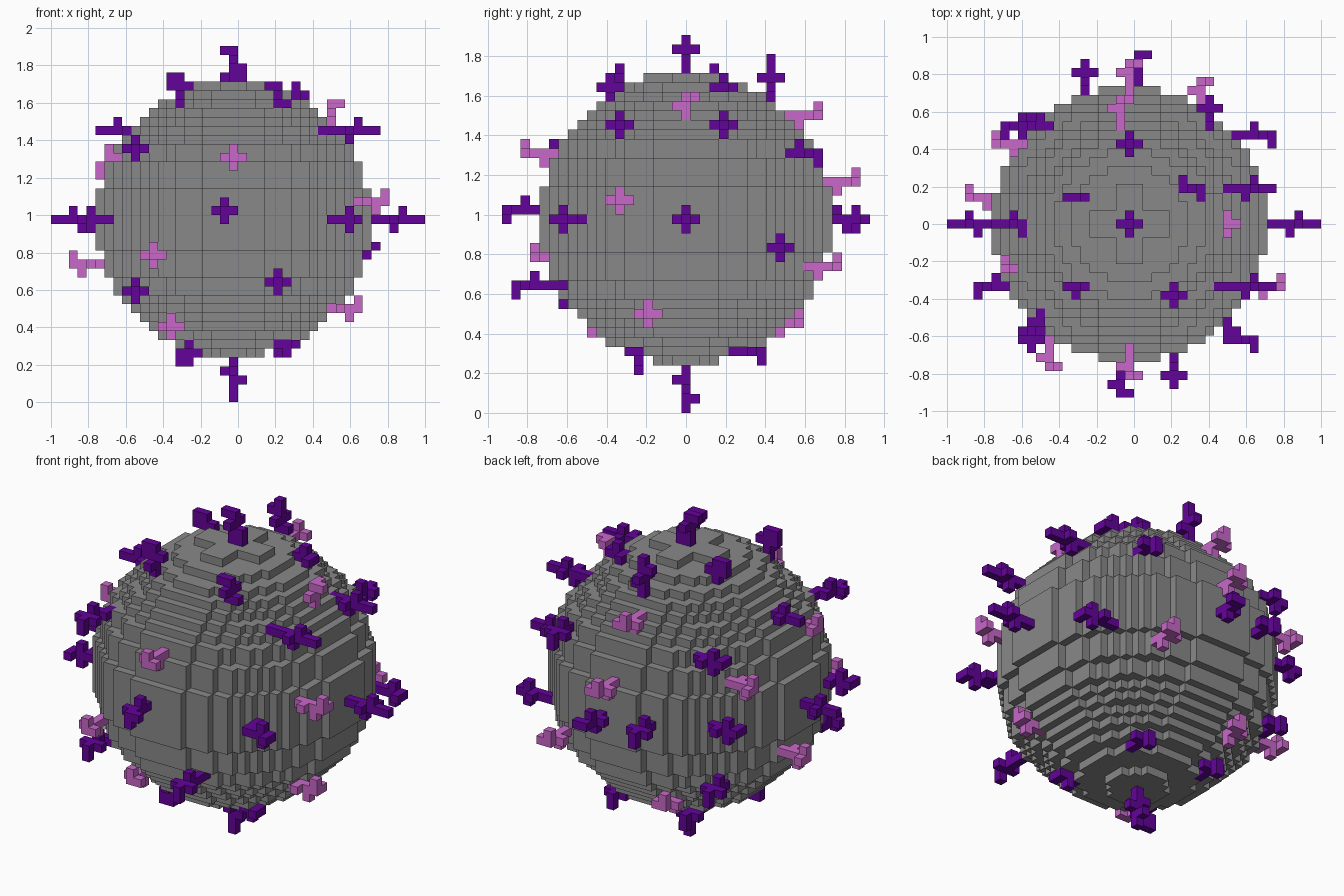
import bpy, bmesh, math
from mathutils import Vector

cube = bpy.data.objects.get("Cube")
if cube:
    bpy.data.objects.remove(cube, do_unlink=True)

V = 1 / 21                                    # block size
OFFSET = Vector((-0.5 * V, 0, 20.5 * V))      # centre of the middle block


def material(name, rgb):
    m = bpy.data.materials.new(name)
    m.use_nodes = True
    m.diffuse_color = (*rgb, 1)
    m.node_tree.nodes["Principled BSDF"].inputs["Base Color"].default_value = (*rgb, 1)
    return m


GREY = material("grey", (0.25, 0.25, 0.25))
PURPLE = material("deep purple", (0.125, 0.001, 0.32))
PINK = material("orchid pink", (0.58, 0.14, 0.58))


def build_blocks(name, cells, mat, hidden=frozenset()):
    """Mesh made of the exposed faces of a set of blocks."""
    bm = bmesh.new()
    cache = {}

    def vert(p):
        if p not in cache:
            cache[p] = bm.verts.new(Vector(p) * V / 2 + OFFSET)
        return cache[p]

    for cell in sorted(cells):
        for axis in range(3):
            for sign in (1, -1):
                near = list(cell)
                near[axis] += sign
                if tuple(near) in cells or tuple(near) in hidden:
                    continue
                u, w = (axis + 1) % 3, (axis + 2) % 3
                ring = []
                for du, dw in ((-1, -1), (1, -1), (1, 1), (-1, 1))[::sign]:
                    p = [2 * k for k in cell]
                    p[axis] += sign
                    p[u] += du
                    p[w] += dw
                    ring.append(vert(tuple(p)))
                bm.faces.new(ring)
    mesh = bpy.data.meshes.new(name)
    bm.to_mesh(mesh)
    bm.free()
    mesh.materials.append(mat)
    obj = bpy.data.objects.new(name, mesh)
    bpy.context.collection.objects.link(obj)


# Round body: stacked discs whose radius follows a circle
body = set()
R2 = 15.5 ** 2
for c in range(-15, 15):
    f = math.floor(math.sqrt(R2 - c * c))
    for a in range(-f, f + 1):
        for b in range(-f, f + 1):
            if a * a + b * b <= (f + 0.5) ** 2:
                body.add((a, b, c))
# Cross-shaped cap on the top
for i in range(-4, 5):
    for j in (-1, 0, 1):
        body.update({(i, j, 15), (j, i, 15)})
build_blocks("body", body, GREY)


def spike(name, tip, axis, nubs, mat):
    """Stem running inward from the tip, with side nubs (depth, direction, sign)."""
    sign = 1 if tip[axis] > 0 else -1
    cells = set()
    for depth, side, s in nubs:
        q = list(tip)
        q[axis] -= sign * depth
        q[(axis + side) % 3] += s
        cells.add(tuple(q))
    p, step = list(tip), 0
    while tuple(p) not in body:
        cells.add(tuple(p))
        k = axis if step < 3 else max(range(3), key=lambda i: abs(p[i]))
        p[k] -= 1 if p[k] > 0 else -1
        step += 1
    build_blocks(name, cells - body, mat, body)


X, Y, Z = 0, 1, 2
LONG = [(0, 1, -1), (1, 2, 1), (1, 2, -1), (2, 1, 1)]
WIDE = [(0, 1, -1), (1, 1, 1), (1, 1, -1), (2, 2, -1)]
TALL = [(2, 2, 1), (2, 2, -1), (1, 1, -1), (3, 1, 1)]
SIDE = [(2, 2, 1), (3, 2, -1), (2, 1, 1), (3, 1, -1)]

# Purple spikes: the six main ones
main_spikes = {
    "top": ((0, 0, 19), Z, [(0, 1, -1), (1, 2, 1), (1, 2, -1), (2, 1, 1), (3, 1, 1)]),
    "bottom": ((0, 0, -20), Z, [(1, 2, 1), (2, 1, 1), (3, 1, -1), (3, 2, -1)]),
    "left": ((21, 0, 0), X, SIDE),
    "right": ((-20, 0, 0), X, SIDE),
    "front": ((-1, -19, 1), Y, [(0, 1, -1), (0, 2, 1), (1, 2, -1), (2, 1, 1)]),
    "back": ((1, 19, 0), Y, [(0, 2, 1), (1, 1, 1), (2, 1, -1), (2, 2, -1)]),
}
for where, (tip, axis, nubs) in main_spikes.items():
    spike(f"{where}_purple_spike", tip, axis, nubs, PURPLE)

# Purple spikes: crown, upper ring, middle ring, lower ring and underside
long_spikes = [
    ((0, 9, 17), Z, TALL), ((8, 4, 14), X, LONG), ((-6, 3, 16), Z, WIDE),
    ((-6, -7, 16), Z, WIDE), ((5, -8, 15), Z, LONG),
    ((16, 4, 10), X, SIDE), ((16, -7, 10), X, SIDE), ((-15, 0, 10), X, SIDE),
    ((-12, 11, 8), X, LONG), ((-11, -14, 8), Y, LONG), ((9, 14, 7), Y, LONG),
    ((-17, -7, 0), X, LONG), ((14, -13, 0), X, LONG), ((-5, 18, 0), Y, LONG),
    ((-14, 11, 0), X, LONG), ((16, 10, -3), X, LONG),
    ((-11, -13, -8), Y, LONG), ((-11, 12, -8), Y, LONG), ((5, -18, -7), Y, LONG),
    ((-5, -5, -16), Z, WIDE), ((5, 8, -14), Y, LONG),
    ((-5, 8, -14), Y, LONG), ((7, -5, -14), X, LONG),
]
for n, (tip, axis, nubs) in enumerate(long_spikes, 1):
    spike(f"purple_spike_{n:02d}", tip, axis, nubs, PURPLE)

# Pink spikes
SHORT = [(0, 1, 1), (1, 2, -1), (0, 2, 1), (2, 1, -1)]
short_spikes = [
    ((0, -17, 7), Y), ((-9, -16, -4), Y), ((-7, -10, -12), Y), ((14, -4, -10), X),
    ((-18, 3, -5), X), ((-14, -5, 7), X), ((-15, 9, 5), X), ((-1, 14, 11), Y),
    ((0, 18, 4), Y), ((8, 16, -5), Y), ((-5, 12, -11), Y), ((11, 0, 13), Z),
    ((17, -7, 2), X),
]
for n, (tip, axis) in enumerate(short_spikes, 1):
    spike(f"pink_spike_{n:02d}", tip, axis, SHORT, PINK)
